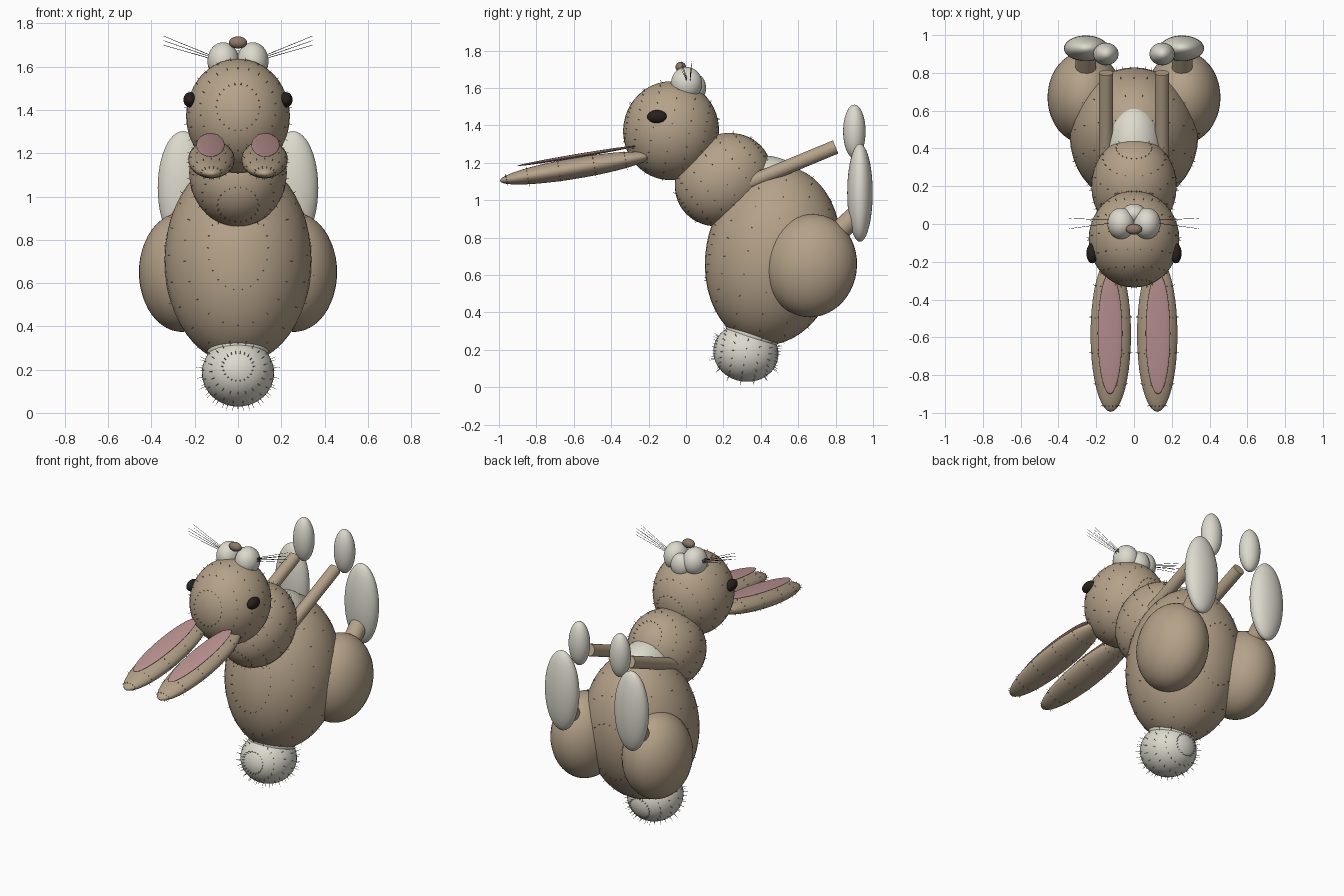
import bpy, bmesh, math
from mathutils import Vector, Matrix

if "Cube" in bpy.data.objects:
    bpy.data.objects.remove(bpy.data.objects["Cube"])


def material(name, rgb):
    m = bpy.data.materials.new(name)
    m.diffuse_color = (*rgb, 1)
    m.use_nodes = True
    m.node_tree.nodes["Principled BSDF"].inputs["Base Color"].default_value = m.diffuse_color
    return m


FUR = material("tan_fur", (0.46, 0.36, 0.25))
WHITE = material("cream_white", (0.72, 0.70, 0.61))
PINK = material("ear_pink", (0.52, 0.30, 0.30))
BLACK = material("eye_black", (0.022, 0.014, 0.012))
NOSE = material("nose_brown", (0.27, 0.19, 0.14))


def finish(name, bm, mat):
    for f in bm.faces:
        f.smooth = True
    mesh = bpy.data.meshes.new(name)
    bm.to_mesh(mesh)
    bm.free()
    mesh.materials.append(mat)
    ob = bpy.data.objects.new(name, mesh)
    bpy.context.collection.objects.link(ob)
    return ob


def placement(loc, radii, tilt):
    return (Matrix.Translation(loc) @ Matrix.Rotation(math.radians(tilt), 4, 'X')
            @ Matrix.Diagonal((*radii, 1)))


def ellipsoid(name, loc, radii, mat, tilt=0):
    bm = bmesh.new()
    bmesh.ops.create_uvsphere(bm, u_segments=40, v_segments=24, radius=1,
                              matrix=placement(loc, radii, tilt))
    return finish(name, bm, mat)


def rod(bm, a, b, r1, r2, sides, caps=True):
    a, b = Vector(a), Vector(b)
    d = b - a
    m = Matrix.Translation((a + b) / 2) @ d.to_track_quat('Z', 'Y').to_matrix().to_4x4()
    bmesh.ops.create_cone(bm, cap_ends=caps, segments=sides, radius1=r1, radius2=r2,
                          depth=d.length, matrix=m)


def limb(name, a, b, r, mat):
    bm = bmesh.new()
    rod(bm, a, b, r, r, 28)
    ob = finish(name, bm, mat)
    bpy.ops.object.select_all(action='DESELECT')
    ob.select_set(True)
    bpy.context.view_layer.objects.active = ob
    bpy.ops.object.shade_smooth_by_angle(angle=math.radians(40))


def hairs(name, loc, radii, mat, tilt, length, rings=7, count=22):
    """Short spikes in rings round the front-back axis of an ellipsoid."""
    bm = bmesh.new()
    M = placement(loc, radii, tilt)
    N = M.to_3x3().inverted().transposed()
    for i in range(rings):
        lat = math.radians(24 + 132 * i / (rings - 1))
        for j in range(count):
            lon = 2 * math.pi * (j + 0.5 * (i % 2)) / count
            p = Vector((math.sin(lat) * math.cos(lon), -math.cos(lat),
                        math.sin(lat) * math.sin(lon)))
            root, n = M @ p, (N @ p).normalized()
            rod(bm, root - n * 0.004, root + n * length, 0.0025, 0.0005, 3, False)
    finish(name, bm, mat)


def furry(name, loc, radii, mat, tilt=0, length=0.014, **kw):
    ellipsoid(name, loc, radii, mat, tilt)
    hairs(name + "_hairs", loc, radii, mat, tilt, length, **kw)


# Torso, chest, head and tail
furry("body", (0, 0.465, 0.705), (0.34, 0.36, 0.483), FUR, -10)
furry("chest", (0, 0.20, 1.11), (0.226, 0.271, 0.238), FUR, 36)
furry("head", (0, -0.08, 1.372), (0.24, 0.256, 0.265), FUR, -10)
furry("tail", (0, 0.32, 0.185), (0.167, 0.175, 0.155), WHITE, -10, 0.028)
ellipsoid("tail_base", (0, 0.357, 0.285), (0.142, 0.145, 0.095), WHITE, -15)
ellipsoid("belly_patch", (0, 0.40, 1.07), (0.155, 0.25, 0.17), WHITE)

# Muzzle
ellipsoid("chin", (0, 0.052, 1.60), (0.066, 0.055, 0.075), WHITE)
ellipsoid("nose", (0, -0.028, 1.712), (0.042, 0.028, 0.028), NOSE)

# Mirrored parts
for side, s in (("left", -1), ("right", 1)):
    ellipsoid(side + "_cheek", (s * 0.068, 0.003, 1.625), (0.073, 0.083, 0.088), WHITE)
    ellipsoid(side + "_eye", (s * 0.222, -0.155, 1.447), (0.03, 0.053, 0.035), BLACK)

    # Ears with a pink lining plate
    furry(side + "_ear", (s * 0.123, -0.585, 1.172), (0.107, 0.415, 0.056), FUR, 9.5,
          0.012, rings=6, count=14)
    ellipsoid(side + "_ear_lining", (s * 0.127, -0.58, 1.238), (0.065, 0.325, 0.010),
              PINK, 9.5)

    # Front legs and paws
    limb(side + "_front_leg", (s * 0.148, 0.33, 1.09), (s * 0.148, 0.80, 1.285), 0.038, FUR)
    ellipsoid(side + "_front_paw", (s * 0.149, 0.90, 1.368), (0.067, 0.06, 0.143), WHITE)

    # Hind legs and feet
    ellipsoid(side + "_thigh", (s * 0.26, 0.67, 0.65), (0.198, 0.244, 0.276), FUR, -8)
    limb(side + "_ankle", (s * 0.255, 0.74, 0.76), (s * 0.255, 0.91, 0.92), 0.055, FUR)
    ellipsoid(side + "_hind_foot", (s * 0.254, 0.93, 1.04), (0.117, 0.068, 0.262), WHITE)

    # Whiskers
    bm = bmesh.new()
    for i in range(3):
        for j in range(2):
            rod(bm, (s * 0.10, 0.008 + 0.012 * j, 1.63 + 0.006 * i),
                (s * 0.345, -0.025 + 0.055 * j, 1.70 + 0.021 * i), 0.0015, 0.001, 4)
    finish(side + "_whiskers", bm, BLACK)
